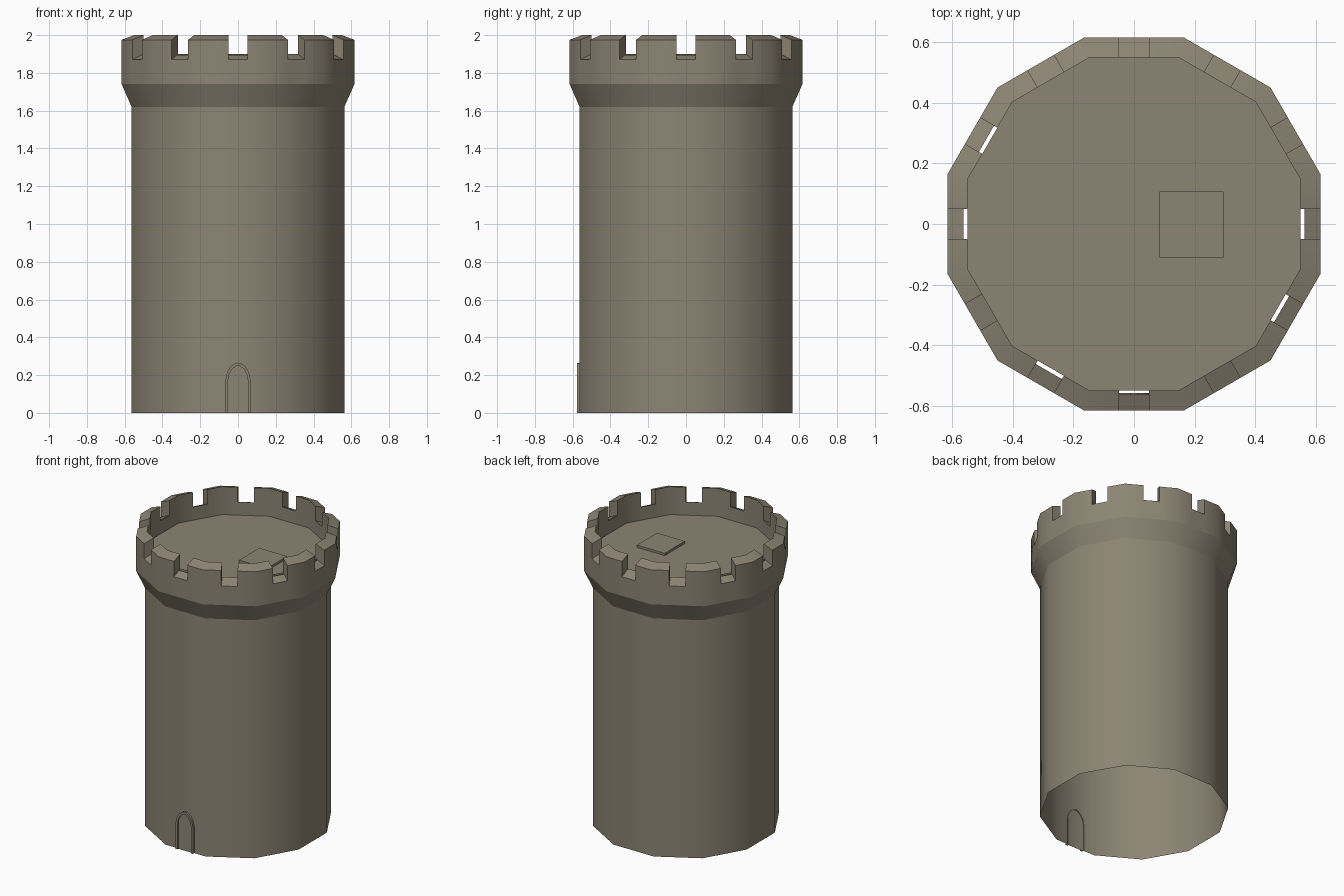
import bpy, bmesh, math
from mathutils import Vector

if "Cube" in bpy.data.objects:
    bpy.data.objects.remove(bpy.data.objects["Cube"])

SIDES = 12
TAN = math.tan(math.pi / SIDES)
stone = bpy.data.materials.new("warm grey stone")
stone.diffuse_color = (0.265, 0.235, 0.175, 1)
stone.use_nodes = True
stone.node_tree.nodes["Principled BSDF"].inputs["Base Color"].default_value = stone.diffuse_color


def finish(bm, name, angle=40):
    bmesh.ops.remove_doubles(bm, verts=bm.verts, dist=0.0005)
    me = bpy.data.meshes.new(name)
    bm.to_mesh(me)
    bm.free()
    me.materials.append(stone)
    ob = bpy.data.objects.new(name, me)
    bpy.context.collection.objects.link(ob)
    bpy.ops.object.select_all(action='DESELECT')
    bpy.context.view_layer.objects.active = ob
    ob.select_set(True)
    bpy.ops.object.shade_smooth_by_angle(angle=math.radians(angle))
    return ob


def face(bm, pts, hint):
    """Add a face whose normal agrees with the hint direction."""
    f = bm.faces.new([bm.verts.new(p) for p in pts])
    f.normal_update()
    if f.normal.dot(hint) < 0:
        f.normal_flip()


def on_facet(k, t, d, z):
    """Point on facet k: t along the facet, d out from the axis."""
    a = math.tau * k / SIDES
    return Vector((d * math.cos(a) - t * math.sin(a),
                   d * math.sin(a) + t * math.cos(a), z))


def band(name, d0, z0, d1, z1):
    bm = bmesh.new()
    for k in range(SIDES):
        face(bm, [on_facet(k, -d0 * TAN, d0, z0), on_facet(k, d0 * TAN, d0, z0),
                  on_facet(k, d1 * TAN, d1, z1), on_facet(k, -d1 * TAN, d1, z1)],
             on_facet(k, 0, 1, 0))
    finish(bm, name)


OUT, WALL, INN, FLOOR = 0.616, 0.563, 0.55, 1.81

# Hollow shaft, open underneath, and the flare under the parapet
band("tower_wall", WALL, 0, WALL, 1.62)
band("flared_collar", WALL, 1.62, OUT, 1.74)

# Crenellated parapet: a notch in the middle of every facet
bm = bmesh.new()
open_sills = {0, 5, 6, 8, 9, 11}     # notches whose sill stops short of the inside
N = 0.05
for k in range(SIDES):
    out, up = on_facet(k, 0, 1, 0), Vector((0, 0, 1))
    P = lambda t, d, z: on_facet(k, t, d, z)
    ho, hi = OUT * TAN, INN * TAN
    for a, b in ((-1, -N), (-N, N), (N, 1)):
        ao, bo = (x * ho if abs(x) == 1 else x for x in (a, b))
        ai, bi = (x * hi if abs(x) == 1 else x for x in (a, b))
        face(bm, [P(ao, OUT, 1.74), P(bo, OUT, 1.74), P(bo, OUT, 1.87), P(ao, OUT, 1.87)], out)
        face(bm, [P(ai, INN, FLOOR), P(bi, INN, FLOOR), P(bi, INN, 1.90), P(ai, INN, 1.90)], -out)
        if a == -N:
            d = WALL if k in open_sills else INN
            z = 1.87 + 0.03 * (OUT - d) / (OUT - INN)
            face(bm, [P(-N, OUT, 1.87), P(N, OUT, 1.87), P(N, d, z), P(-N, d, z)], up)
            continue
        face(bm, [P(ao, OUT, 1.87), P(bo, OUT, 1.87), P(bo, OUT, 1.975), P(ao, OUT, 1.975)], out)
        face(bm, [P(ai, INN, 1.90), P(bi, INN, 1.90), P(bi, INN, 2.0), P(ai, INN, 2.0)], -out)
        face(bm, [P(ao, OUT, 1.975), P(bo, OUT, 1.975), P(bi, INN, 2.0), P(ai, INN, 2.0)], up)
    for t in (-N, N):
        face(bm, [P(t, OUT, 1.87), P(t, OUT, 1.975), P(t, INN, 2.0), P(t, INN, 1.90)],
             P(-t, 0, 0))
finish(bm, "parapet")

# Roof floor
bm = bmesh.new()
face(bm, [on_facet(k, INN * TAN, INN, FLOOR) for k in range(SIDES)], Vector((0, 0, 1)))
finish(bm, "roof_floor")


def box(name, x0, x1, y0, y1, z0, z1):
    bm = bmesh.new()
    bmesh.ops.create_cube(bm, size=1)
    for v in bm.verts:
        v.co = Vector(((x0 + x1) / 2 + v.co.x * (x1 - x0),
                       (y0 + y1) / 2 + v.co.y * (y1 - y0),
                       (z0 + z1) / 2 + v.co.z * (z1 - z0)))
    finish(bm, name)


# Trapdoor on the roof
box("trapdoor", 0.085, 0.295, -0.11, 0.107, FLOOR - 0.005, FLOOR + 0.016)

# Arched doorway: raised frame around a door panel
half = [(0.065, 0), (0.065, 0.18), (0.058, 0.215), (0.04, 0.245), (0.012, 0.265)]
outer = half + [(-x, z) for x, z in reversed(half)]
half_in = [(0.052, 0), (0.052, 0.175), (0.046, 0.205), (0.031, 0.233), (0.009, 0.25)]
inner = half_in + [(-x, z) for x, z in reversed(half_in)]
FRONT, BACK, PANEL = -0.578, -0.558, -0.568
bm = bmesh.new()
for i in range(len(outer) - 1):
    (ax, az), (bx, bz) = outer[i], outer[i + 1]
    (cx, cz), (dx, dz) = inner[i], inner[i + 1]
    away = Vector(((ax + bx) / 2, 0, (az + bz) / 2 - 0.15 if i in (3, 4, 5) else 0))
    face(bm, [(ax, FRONT, az), (bx, FRONT, bz), (dx, FRONT, dz), (cx, FRONT, cz)],
         Vector((0, -1, 0)))
    face(bm, [(ax, FRONT, az), (bx, FRONT, bz), (bx, BACK, bz), (ax, BACK, az)], away)
    face(bm, [(cx, FRONT, cz), (dx, FRONT, dz), (dx, PANEL, dz), (cx, PANEL, cz)], -away)
finish(bm, "door_frame", 30)

bm = bmesh.new()
face(bm, [(x, PANEL, z) for x, z in inner], Vector((0, -1, 0)))
finish(bm, "door_panel")
